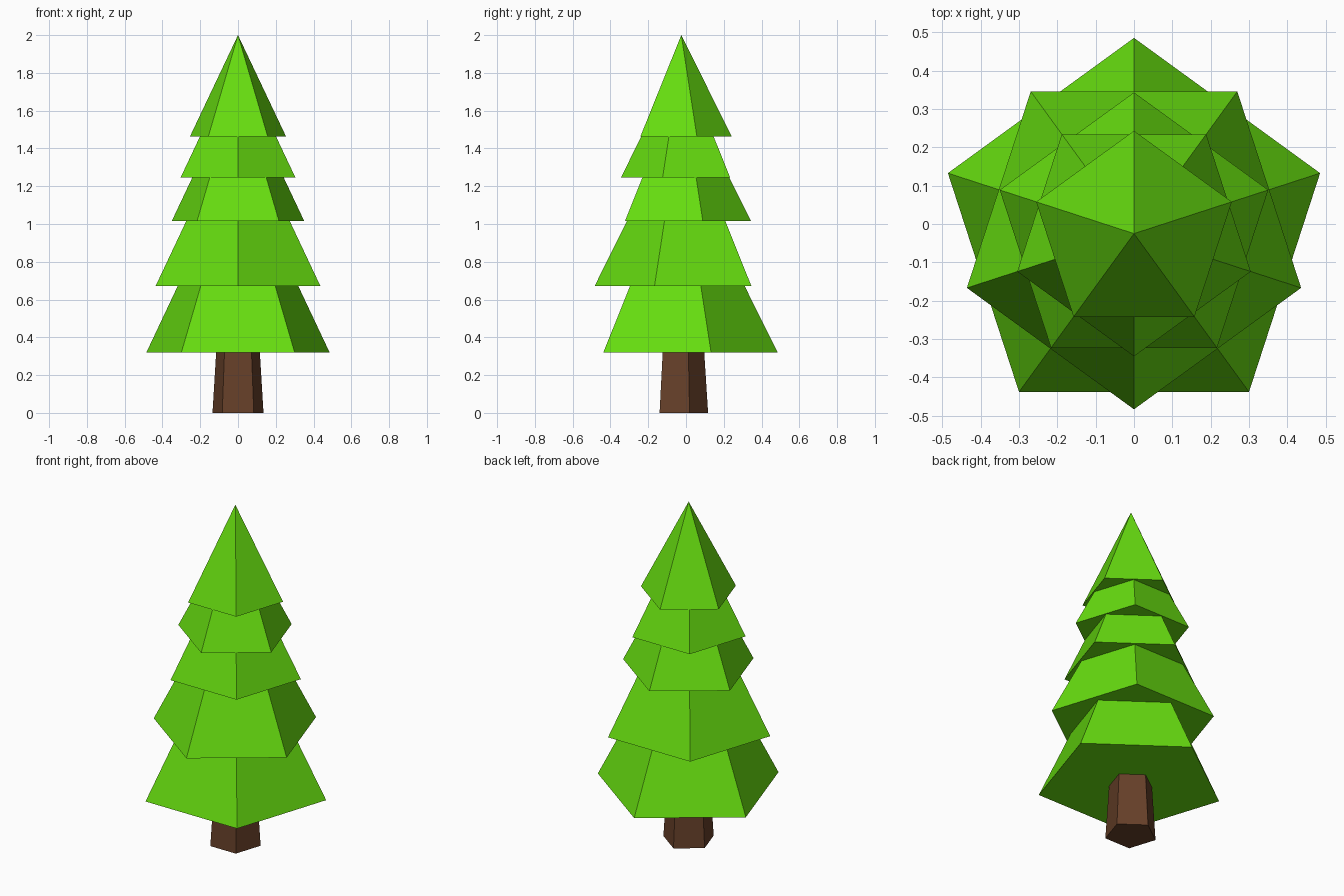
import bpy, bmesh
from math import sin, cos, pi

if "Cube" in bpy.data.objects:
    bpy.data.objects.remove(bpy.data.objects["Cube"])

SIDES = 5
AXIS_Y = -0.025      # pentagon axis, offset so the bounds are centred
SLOPE = 0.496        # radius lost per unit of height on every tier


def material(name, color):
    m = bpy.data.materials.new(name)
    m.diffuse_color = color
    m.use_nodes = True
    m.node_tree.nodes["Principled BSDF"].inputs["Base Color"].default_value = m.diffuse_color
    return m


def pentagon_frustum(name, z0, r0, z1, r1, point_back, mat):
    """Closed five-sided frustum; r1 = 0 gives a pointed cone."""
    bm = bmesh.new()
    start = pi / 2 if point_back else -pi / 2

    def ring(r, z):
        return [bm.verts.new((r * cos(start + 2 * pi * i / SIDES),
                              AXIS_Y + r * sin(start + 2 * pi * i / SIDES), z))
                for i in range(SIDES)]

    low = ring(r0, z0)
    bm.faces.new(low[::-1])
    if r1 > 0:
        high = ring(r1, z1)
        bm.faces.new(high)
    else:
        tip = bm.verts.new((0, AXIS_Y, z1))
    for i in range(SIDES):
        j = (i + 1) % SIDES
        if r1 > 0:
            bm.faces.new((low[i], low[j], high[j], high[i]))
        else:
            bm.faces.new((low[i], low[j], tip))
    bmesh.ops.recalc_face_normals(bm, faces=bm.faces)
    mesh = bpy.data.meshes.new(name)
    bm.to_mesh(mesh)
    bm.free()
    mesh.materials.append(mat)
    obj = bpy.data.objects.new(name, mesh)
    bpy.context.collection.objects.link(obj)
    return obj


green = material("needles", (0.133, 0.72, 0.005, 1))
brown = material("bark", (0.133, 0.051, 0.022, 1))

# Trunk, tucked slightly into the lowest tier
pentagon_frustum("trunk", 0.0, 0.142, 0.36, 0.119, True, brown)

# Foliage tiers (base height, base radius), each turned against the one below
tiers = [(0.32, 0.51), (0.673, 0.458), (1.017, 0.368), (1.245, 0.32), (1.462, 0.268)]
for i, (z, r) in enumerate(tiers):
    last = i == len(tiers) - 1
    top = 2.0 if last else tiers[i + 1][0] + 0.02
    r_top = 0 if last else r - SLOPE * (top - z)
    pentagon_frustum(f"foliage_tier_{i + 1}", z, r, top, r_top, i % 2 == 0, green)
